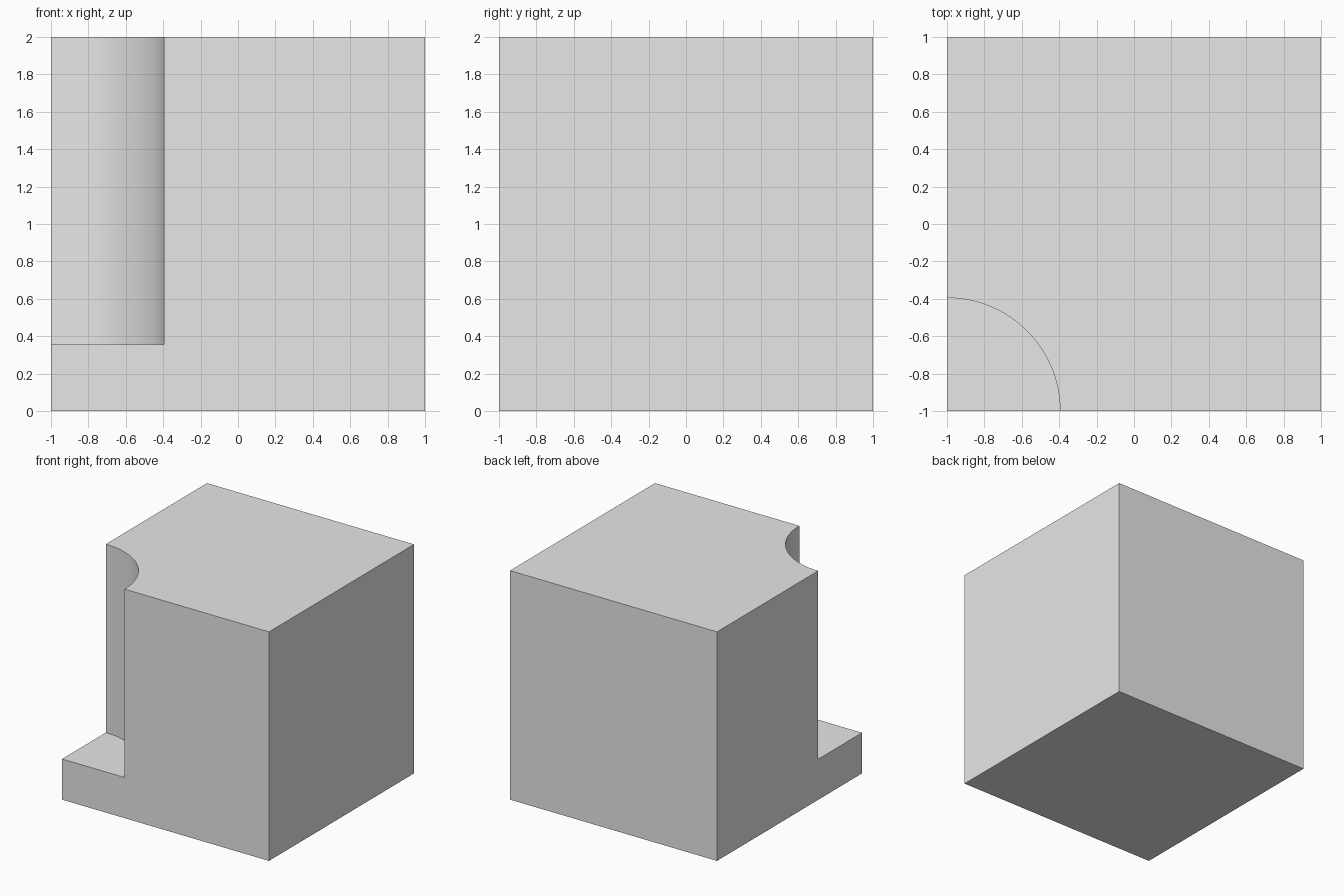
import bpy
import math

# Remove the default object
cube = bpy.data.objects.get("Cube")
if cube:
    bpy.data.objects.remove(cube, do_unlink=True)

# Single light grey material
grey = bpy.data.materials.new("light_grey")
grey.use_nodes = True
colour = (0.8, 0.8, 0.8, 1.0)
grey.diffuse_color = colour
grey.node_tree.nodes["Principled BSDF"].inputs["Base Color"].default_value = colour

HALF = 1.0       # half the block width
RADIUS = 0.605   # radius of the corner notch
FLOOR = 0.355    # height of the notch floor
TOP = 2.0
STEPS = 32       # segments of the quarter arc

# Rings shared by the base slab and the notched upper body
arc = []
for i in range(STEPS + 1):
    a = math.radians(90) * i / STEPS
    arc.append((-HALF + RADIUS * math.cos(a), -HALF + RADIUS * math.sin(a)))
corners = [(HALF, -HALF), (HALF, HALF), (-HALF, HALF), (-HALF, -HALF)]

verts = [(x, y, 0) for x, y in corners]
low = len(verts)
verts += [(x, y, FLOOR) for x, y in arc]
high = len(verts)
verts += [(x, y, TOP) for x, y in arc]
ledge = len(verts)
verts.append((-HALF, -HALF, FLOOR))
rim = len(verts)
verts += [(x, y, TOP) for x, y in corners[:3]]

low_arc = list(range(low, high))
high_arc = list(range(high, ledge))
faces = [
    [3, 2, 1, 0],                                               # underside
    [0, 1, rim + 1, rim],                                       # left side
    [1, 2, rim + 2, rim + 1],                                   # back
    [3, 0, rim, high_arc[0], low_arc[0], ledge],                # front
    [2, 3, ledge, low_arc[-1], high_arc[-1], rim + 2],          # right side
    [ledge] + low_arc,                                          # notch floor
    [rim, rim + 1, rim + 2] + high_arc[::-1],                   # top
]
# Curved notch wall
for i in range(STEPS):
    faces.append([low_arc[i + 1], low_arc[i], high_arc[i], high_arc[i + 1]])

mesh = bpy.data.meshes.new("notched_block")
mesh.from_pydata(verts, [], faces)
mesh.validate()
mesh.materials.append(grey)
block = bpy.data.objects.new("notched_block", mesh)
bpy.context.collection.objects.link(block)

# Smooth curved wall, sharp block edges
bpy.ops.object.select_all(action="DESELECT")
block.select_set(True)
bpy.context.view_layer.objects.active = block
bpy.ops.object.shade_smooth_by_angle(angle=math.radians(30))
